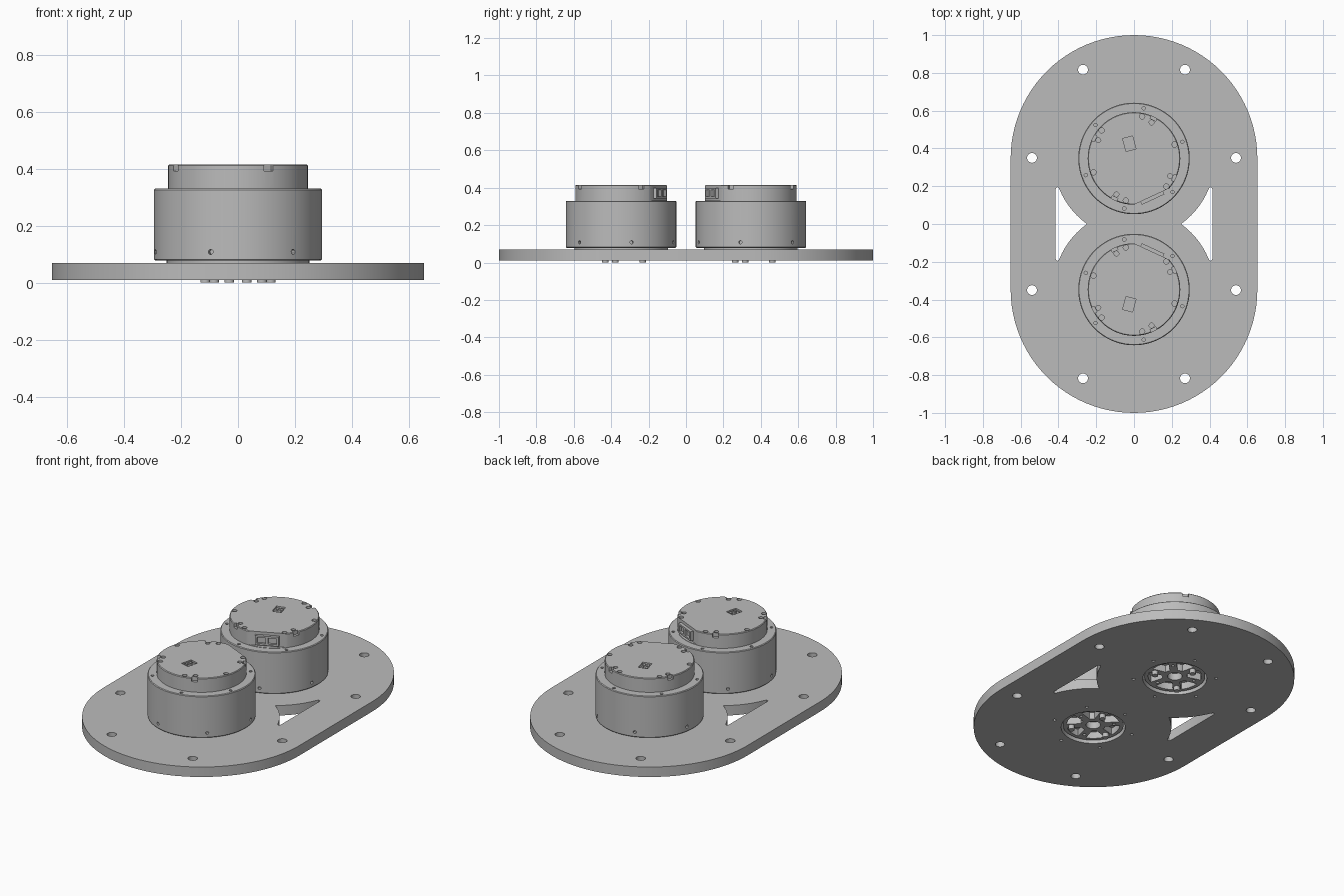
import bpy, bmesh
from math import sin, cos, radians, sqrt, pi
from mathutils import Matrix

if "Cube" in bpy.data.objects:
    bpy.data.objects.remove(bpy.data.objects["Cube"])

GREY = (0.5, 0.5, 0.5, 1)
grey = bpy.data.materials.new("plain grey")
grey.use_nodes = True
grey.diffuse_color = GREY
grey.node_tree.nodes["Principled BSDF"].inputs["Base Color"].default_value = GREY

CY = 0.347                                   # motor centre distance from the middle
SIXTHS = [19 + 60 * k for k in range(6)]     # common bolt pattern
LUGS = (64, 153, 244, 334)                   # cap lug angles
PORT = -65                                   # connector direction


def polar(r, a):
    return r * cos(radians(a)), r * sin(radians(a))


def circle(r, n=96, cx=0, cy=0):
    return [(cx + r * cos(2 * pi * i / n), cy + r * sin(2 * pi * i / n)) for i in range(n)]


def rect(x0, x1, y0, y1):
    return [(x0, y0), (x1, y0), (x1, y1), (x0, y1)]


def loft(bm, sections, matrix=None):
    """Skin a stack of (outline, height) sections and cap both ends."""
    rings = [[bm.verts.new((x, y, z)) for x, y in pts] for pts, z in sections]
    n = len(rings[0])
    for a, b in zip(rings, rings[1:]):
        for i in range(n):
            j = (i + 1) % n
            bm.faces.new((a[i], a[j], b[j], b[i]))
    bm.faces.new(rings[0][::-1])
    bm.faces.new(rings[-1])
    if matrix:
        bmesh.ops.transform(bm, matrix=matrix, verts=[v for r in rings for v in r])


def prism(bm, pts, z0, z1, matrix=None):
    loft(bm, [(pts, z0), (pts, z1)], matrix)


def turn(a):
    return Matrix.Rotation(radians(a), 4, 'Z')


def make(name, bm):
    bmesh.ops.recalc_face_normals(bm, faces=bm.faces)
    me = bpy.data.meshes.new(name)
    bm.to_mesh(me)
    bm.free()
    me.materials.append(grey)
    ob = bpy.data.objects.new(name, me)
    bpy.context.collection.objects.link(ob)
    return ob


def cut(ob, bm):
    """Subtract the solids in bm from ob."""
    cutter = make("cutter", bm)
    cutter.hide_render = True
    mod = ob.modifiers.new("cut", 'BOOLEAN')
    mod.operation, mod.solver, mod.object = 'DIFFERENCE', 'EXACT', cutter
    mod.use_self = True
    bpy.context.view_layer.update()
    me = bpy.data.meshes.new_from_object(ob.evaluated_get(bpy.context.evaluated_depsgraph_get()))
    ob.modifiers.clear()
    ob.data = me
    bpy.data.objects.remove(cutter)


def smooth(ob):
    ob.data.shade_smooth()
    ob.data.set_sharp_from_angle(angle=radians(30))


def mirrored(ob, name, axis):
    """Mirrored copy of a finished part."""
    me = ob.data.copy()
    me.transform(Matrix.Scale(-1, 4, axis))
    me.flip_normals()
    copy = bpy.data.objects.new(name, me)
    bpy.context.collection.objects.link(copy)
    return copy


# Base plate: stadium outline
R = 0.653
outline = [(x, y + CY) for x, y in (polar(R, 180 * i / 48) for i in range(49))]
outline += [(-x, -y) for x, y in outline]
bm = bmesh.new()
prism(bm, outline, 0.01, 0.07)
plate = make("base_plate", bm)

# Plate openings: mounting holes, motor wells, screw holes, curved triangles
bm = bmesh.new()
for sx in (-1, 1):
    for sy in (-1, 1):
        for x, y in ((0.27, 0.817), (0.54, 0.35)):
            prism(bm, circle(0.026, 24, sx * x, sy * y), -0.1, 0.2)
    arc = []
    for i in range(13):
        y = 0.185 * i / 12
        arc.append((sqrt(0.427 ** 2 - (CY - y) ** 2), y))
    half = arc + [(0.402, 0.195), (0.411, 0.193), (0.415, 0.185)]
    tri = half + [(x, -y) for x, y in half[:0:-1]]
    prism(bm, [(sx * x, y) for x, y in tri], -0.1, 0.2)
for s in (-1, 1):
    prism(bm, circle(0.175, 64, 0, s * CY), -0.1, 0.2)
    for a in SIXTHS:
        x, y = polar(0.225, a)
        prism(bm, circle(0.009, 12, x, s * (y + CY)), -0.1, 0.2)
cut(plate, bm)
smooth(plate)

# Motor housing: stepped turned body with small chamfers
profile = [(0.25, 0.07), (0.25, 0.078), (0.291, 0.078), (0.295, 0.082), (0.295, 0.326),
           (0.291, 0.33), (0.245, 0.33), (0.245, 0.411), (0.241, 0.415)]
bm = bmesh.new()
loft(bm, [(circle(r), z) for r, z in profile])
housing = make("motor_housing_back", bm)

# Housing cuts: rim notches, connector flat, top label recess
bm = bmesh.new()
for a in LUGS:
    prism(bm, rect(0.228, 0.28, -0.017, 0.017), 0.392, 0.45, turn(a))
prism(bm, rect(0.222, 0.3, -0.15, 0.15), 0.332, 0.45, turn(PORT))
label_at = Matrix.Translation((-0.025, 0.078, 0)) @ turn(15)
prism(bm, rect(-0.027, 0.027, -0.035, 0.035), 0.405, 0.45, label_at)
cut(housing, bm)

# Housing screw holes: cap, flange and side
bm = bmesh.new()
for a in SIXTHS:
    prism(bm, circle(0.014, 16, *polar(0.227, a)), 0.395, 0.45)
    prism(bm, circle(0.009, 12, *polar(0.27, a)), 0.31, 0.36)
    side = turn(a + 30) @ Matrix.Translation((0, 0, 0.108)) @ Matrix.Rotation(pi / 2, 4, 'Y')
    prism(bm, circle(0.009, 12), 0.275, 0.32, side)
for a in LUGS:
    prism(bm, circle(0.013, 16, *polar(0.212, a)), 0.395, 0.45)
cut(housing, bm)

# Connector block with two sockets
bm = bmesh.new()
prism(bm, rect(0.2, 0.24, -0.066, 0.066), 0.342, 0.398, turn(PORT))
port = make("connector_back", bm)
bm = bmesh.new()
for y in (-0.031, 0.031):
    prism(bm, rect(0.226, 0.3, y - 0.024, y + 0.024), 0.352, 0.388, turn(PORT))
cut(port, bm)

# Raised pads inside the label recess
bm = bmesh.new()
for y in (-0.018, 0.014):
    for x in (-0.012, 0.012):
        prism(bm, rect(x - 0.007, x + 0.007, y - 0.01, y + 0.01), 0.4, 0.411, label_at)
pads = make("label_pads_back", bm)

# Output rotor: spoked disc with pockets and a centre bore
bm = bmesh.new()
prism(bm, circle(0.166, 64), 0.025, 0.075)
rotor = make("rotor_back", bm)
bm = bmesh.new()
prism(bm, circle(0.04, 32), -0.1, 0.066)
for k in range(6):
    mid = 15 + 60 * k
    pocket = [polar(0.146, d) for d in range(-21, 22, 6)]
    pocket += [polar(0.068, d) for d in range(12, -13, -6)]
    prism(bm, pocket, -0.1, 0.066, turn(mid))
    prism(bm, circle(0.009, 12, *polar(0.115, mid + 30)), -0.1, 0.06)
cut(rotor, bm)

# Rotor pins
bm = bmesh.new()
for a in (105, 225, 345):
    prism(bm, circle(0.017, 20, *polar(0.119, a)), 0, 0.07)
pins = make("rotor_pins_back", bm)

# Second motor: housing parts mirrored front to back, rotor parts side to side
for ob, axis in ((housing, (0, 1, 0)), (port, (0, 1, 0)), (pads, (0, 1, 0)),
                 (rotor, (1, 0, 0)), (pins, (1, 0, 0))):
    twin = mirrored(ob, ob.name.replace("back", "front"), axis)
    ob.location.y, twin.location.y = CY, -CY
    smooth(ob)
    smooth(twin)
